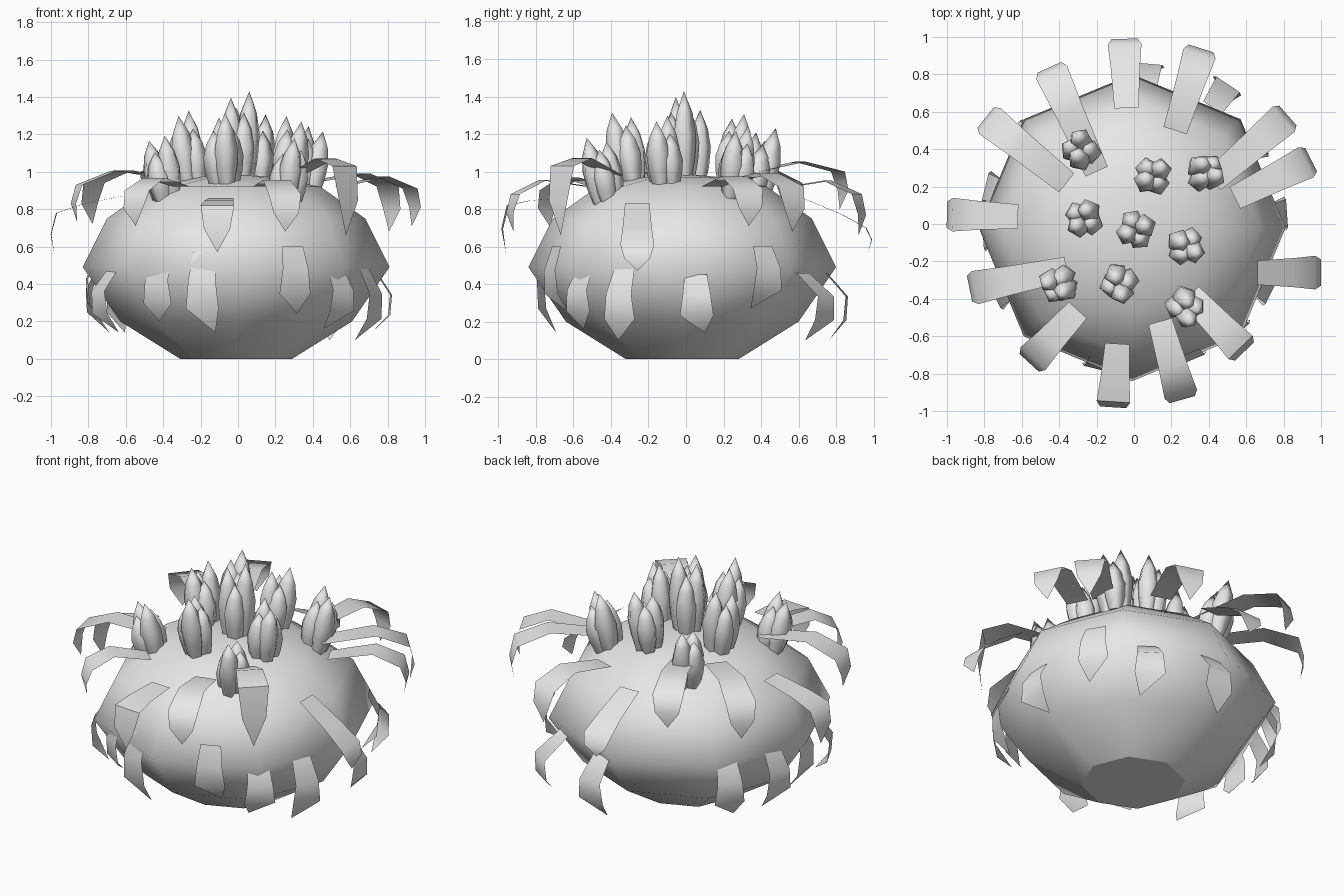
import bpy, bmesh, math, random
from mathutils import Vector, Matrix

random.seed(4)
cube = bpy.data.objects.get("Cube")
if cube:
    bpy.data.objects.remove(cube)

grey = bpy.data.materials.new("plain_grey")
grey.use_nodes = True
grey.diffuse_color = (0.8, 0.8, 0.8, 1)
grey.node_tree.nodes["Principled BSDF"].inputs["Base Color"].default_value = (0.8, 0.8, 0.8, 1)


def finish(name, bm, smooth_angle):
    """Make the object; edges bent more than the angle stay sharp."""
    mesh = bpy.data.meshes.new(name)
    bm.to_mesh(mesh)
    bm.free()
    obj = bpy.data.objects.new(name, mesh)
    bpy.context.collection.objects.link(obj)
    mesh.materials.append(grey)
    bpy.ops.object.select_all(action='DESELECT')
    obj.select_set(True)
    bpy.context.view_layer.objects.active = obj
    bpy.ops.object.shade_smooth_by_angle(angle=math.radians(smooth_angle))
    return obj


def lathe(bm, profile, sides, matrix):
    """Stack rings of (radius, height); a zero radius closes to a point."""
    rings = []
    for r, z in profile:
        count = sides if r > 0 else 1
        rings.append([bm.verts.new(matrix @ Vector((r * math.cos(math.tau * i / sides),
                                                   r * math.sin(math.tau * i / sides), z)))
                      for i in range(count)])
    bm.faces.new(rings[0][::-1])
    for low, high in zip(rings, rings[1:]):
        for i in range(sides):
            j = (i + 1) % sides
            if len(high) == 1:
                bm.faces.new((low[i], low[j], high[0]))
            else:
                bm.faces.new((low[i], low[j], high[j], high[i]))


def ribbon(bm, points, widths, side):
    """Flat strip along points; a zero width ends it in a point."""
    previous = None
    for p, w in zip(points, widths):
        row = [bm.verts.new(p - side * w / 2), bm.verts.new(p + side * w / 2)] if w else [bm.verts.new(p)]
        if previous:
            bm.faces.new(previous + row[::-1])
        previous = row


# Round body, smooth all over except for the flat base
bm = bmesh.new()
body_profile = [(0.3, 0), (0.62, 0.2), (0.82, 0.49), (0.69, 0.75), (0.45, 0.92), (0.2, 0.97), (0, 0.99)]
lathe(bm, body_profile, 8, Matrix.Translation((-0.01, -0.02, 0)))
body = finish("body", bm, 180)
for edge in body.data.edges:
    edge.use_edge_sharp = all(body.data.vertices[v].co.z < 0.01 for v in edge.vertices)

# Bud clusters: centre x, y, base height, bud length
clusters = [(-0.29, 0.4, 0.86, 0.38), (0.1, 0.26, 0.93, 0.38), (0.39, 0.28, 0.86, 0.39),
            (-0.27, 0.03, 0.92, 0.41), (0.01, -0.03, 0.95, 0.48), (0.28, -0.12, 0.91, 0.39),
            (-0.41, -0.33, 0.83, 0.37), (-0.08, -0.32, 0.92, 0.4), (0.28, -0.45, 0.82, 0.37)]
bud_shape = [(0.04, 0), (0.06, 0.27), (0.066, 0.52), (0.046, 0.76), (0, 1)]
for n, (x, y, z, length) in enumerate(clusters):
    bm = bmesh.new()
    lean = Vector((x, y, 0)) * 0.4
    turn = random.uniform(0, math.tau)
    for k in range(4):
        a = turn + k * math.tau / 4
        out = Vector((math.cos(a), math.sin(a), 0)) * 0.05
        size = length * (1, 0.82, 0.93, 0.76)[k]
        axis = Vector((0, 0, 1)) + lean + out * 0.6
        spin = axis.to_track_quat('Z', 'Y').to_matrix().to_4x4()
        place = Matrix.Translation(Vector((x, y, z)) - lean * 0.2 + out * 0.8)
        lathe(bm, [(r, h * size) for r, h in bud_shape], 5, place @ spin)
    finish(f"bud_cluster_{n + 1}", bm, 75)

# Upper leaves: root x, y, z, then outer x, y, bend height and droop
upper = [(-0.04, 0.62, 0.86, -0.05, 0.96, 0.7, 0.13), (0.22, 0.5, 0.91, 0.35, 0.91, 0.88, 0.22),
         (0.42, 0.23, 0.95, 0.8, 0.56, 0.92, 0.24), (0.54, 0.14, 0.92, 0.92, 0.33, 0.91, 0.2),
         (0.66, -0.26, 0.83, 0.97, -0.26, 0.61, 0.14), (0.3, -0.38, 0.98, 0.57, -0.66, 1.03, 0.37),
         (0.14, -0.52, 0.92, 0.25, -0.91, 0.88, 0.2), (-0.09, -0.64, 0.86, -0.11, -0.95, 0.82, 0.25),
         (-0.3, -0.46, 0.92, -0.54, -0.72, 0.9, 0.19), (-0.36, -0.24, 0.97, -0.85, -0.34, 0.93, 0.2),
         (-0.62, 0.04, 0.87, -0.97, 0.05, 0.78, 0.23), (-0.36, 0.22, 0.96, -0.77, 0.55, 0.94, 0.22),
         (-0.2, 0.28, 0.98, -0.44, 0.81, 1.0, 0.2)]
for n, (x, y, z, ex, ey, ez, droop) in enumerate(upper):
    root, bend = Vector((x, y, z)), Vector((ex, ey, ez))
    out = Vector((ex - x, ey - y, 0)).normalized()
    side = Vector((-out.y, out.x, 0))
    middle = root.lerp(bend, 0.62) + Vector((0, 0, 0.06 if ez > 0.85 else 0.01))
    points = [root, middle, bend, bend + out * 0.03 - Vector((0, 0, droop * 0.5)),
              bend + out * 0.01 - Vector((0, 0, droop))]
    bm = bmesh.new()
    ribbon(bm, points, [0.13, 0.155, 0.18, 0.14, 0], side)
    finish(f"upper_leaf_{n + 1}", bm, 60)

# Lower leaves: angle, top height, tip height, outward flare
lower = [(-124, 0.52, 0.2, 0), (-104, 0.57, 0.14, 0.02), (-67, 0.6, 0.24, 0.01), (-46, 0.48, 0.16, 0.03),
         (-26, 0.48, 0.1, 0.04), (4, 0.45, 0.14, 0.04), (33, 0.6, 0.27, 0.03), (56, 0.46, 0.1, 0.12),
         (85, 0.46, 0.1, 0.08), (143, 0.5, 0.14, 0.04), (166, 0.5, 0.14, 0.04), (184, 0.56, 0.18, 0.03),
         (207, 0.48, 0.14, 0.06)]
for n, (degrees, top, tip, flare) in enumerate(lower):
    a = math.radians(degrees)
    out = Vector((math.cos(a), math.sin(a), 0))
    side = Vector((-out.y, out.x, 0))
    skew = side * random.choice((-0.05, 0.05))
    path = [(0.75, 0), (0.78 + flare, 0.35), (0.77 + flare, 0.7), (0.68 + flare, 1)]
    points = [out * r + Vector((0, 0, top + (tip - top) * t)) for r, t in path]
    points[-1] += skew
    bm = bmesh.new()
    ribbon(bm, points, [0.12, 0.15, 0.18, 0], side)
    finish(f"lower_leaf_{n + 1}", bm, 60)
